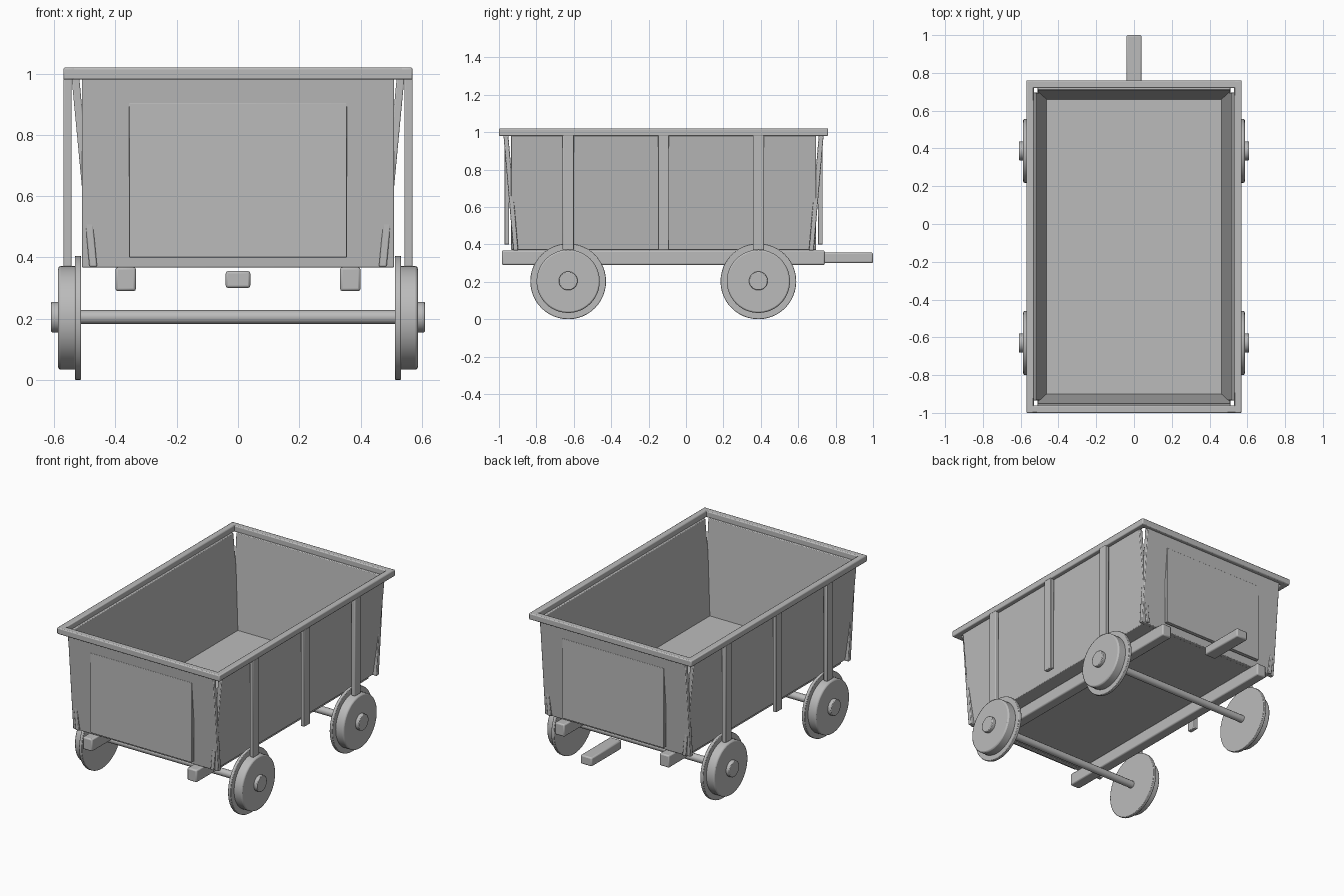
import bpy, bmesh, math
from mathutils import Matrix

if "Cube" in bpy.data.objects:
    bpy.data.objects.remove(bpy.data.objects["Cube"])

steel = bpy.data.materials.new("plain grey")
steel.diffuse_color = (0.5, 0.5, 0.5, 1)
steel.use_nodes = True
steel.node_tree.nodes["Principled BSDF"].inputs["Base Color"].default_value = steel.diffuse_color
CY = -0.12  # middle of the tub along y


def finish(bm, name, bevel):
    bmesh.ops.recalc_face_normals(bm, faces=bm.faces)
    me = bpy.data.meshes.new(name)
    bm.to_mesh(me)
    bm.free()
    me.materials.append(steel)
    ob = bpy.data.objects.new(name, me)
    bpy.context.collection.objects.link(ob)
    if bevel:
        m = ob.modifiers.new("bevel", 'BEVEL')
        m.width, m.segments, m.limit_method = bevel, 2, 'ANGLE'
    bpy.ops.object.select_all(action='DESELECT')
    ob.select_set(True)
    bpy.context.view_layer.objects.active = ob
    bpy.ops.object.shade_smooth_by_angle(angle=math.radians(35))
    return ob


def box(name, x, y, z, lean=(0, 0), bevel=0.006):
    """Box from (min, max) ranges; lean shifts the top edge outwards."""
    bm = bmesh.new()
    bmesh.ops.create_cube(bm, size=1)
    for v in bm.verts:
        top = v.co.z > 0
        v.co = (x[v.co.x > 0] + lean[0] * top,
                y[v.co.y > 0] + lean[1] * top,
                z[int(top)])
    return finish(bm, name, bevel)


def disc(name, x0, x1, y, z, r, sides=48, bevel=0.0):
    """Cylinder along x."""
    bm = bmesh.new()
    bmesh.ops.create_cone(bm, cap_ends=True, segments=sides, radius1=r, radius2=r,
                          depth=abs(x1 - x0),
                          matrix=Matrix.Translation(((x0 + x1) / 2, y, z))
                          @ Matrix.Rotation(math.pi / 2, 4, 'Y'))
    return finish(bm, name, bevel)


def span(s, a, b):
    return tuple(sorted((s * a, s * b)))


def span_y(s, a, b):
    return tuple(sorted((CY + s * a, CY + s * b)))


# Tub floor
box("tub_floor", (-0.47, 0.47), (CY - 0.785, CY + 0.785), (0.37, 0.397), bevel=0.003)

for s, side, end in ((-1, "left", "front"), (1, "right", "back")):
    # Leaning tub walls
    box(side + "_wall", span(s, 0.46, 0.485), (CY - 0.815, CY + 0.815),
        (0.37, 0.985), lean=(s * 0.058, 0), bevel=0.004)
    box(end + "_wall", (-0.51, 0.51), span_y(s, 0.777, 0.803),
        (0.367, 0.985), lean=(0, s * 0.053), bevel=0.004)
    # Upright plates on the end walls
    box(end + "_plate", (-0.355, 0.355), span_y(s, 0.826, 0.85), (0.40, 0.905), bevel=0.002)
    # Top rim
    box(side + "_rim", span(s, 0.53, 0.57), (CY - 0.88, CY + 0.88), (0.98, 1.02))
    box(end + "_rim", (-0.565, 0.565), span_y(s, 0.84, 0.88), (0.98, 1.0198))
    # Side ribs
    for dy in (-0.51, 0, 0.507):
        box(side + "_rib", span(s, 0.543, 0.57), (CY + dy - 0.03, CY + dy + 0.03),
            (0.37, 0.985), bevel=0.004)
    # Chassis rails
    box(side + "_rail", span(s, 0.333, 0.40), (-0.985, 0.742), (0.29, 0.368), bevel=0.008)

# Drawbar at the back
box("drawbar", (-0.04, 0.04), (0.70, 1.0), (0.30, 0.356), bevel=0.008)

# Wheels and axles
for y in (-0.63, 0.387):
    disc("axle", -0.515, 0.515, y, 0.205, 0.023, sides=12)
    for s in (-1, 1):
        disc("wheel_flange", s * 0.512, s * 0.532, y, 0.2025, 0.2025, bevel=0.003)
        disc("wheel_tread", s * 0.525, s * 0.587, y, 0.2025, 0.169, bevel=0.008)
        disc("wheel_hub", s * 0.52, s * 0.61, y, 0.205, 0.05, sides=32, bevel=0.004)
